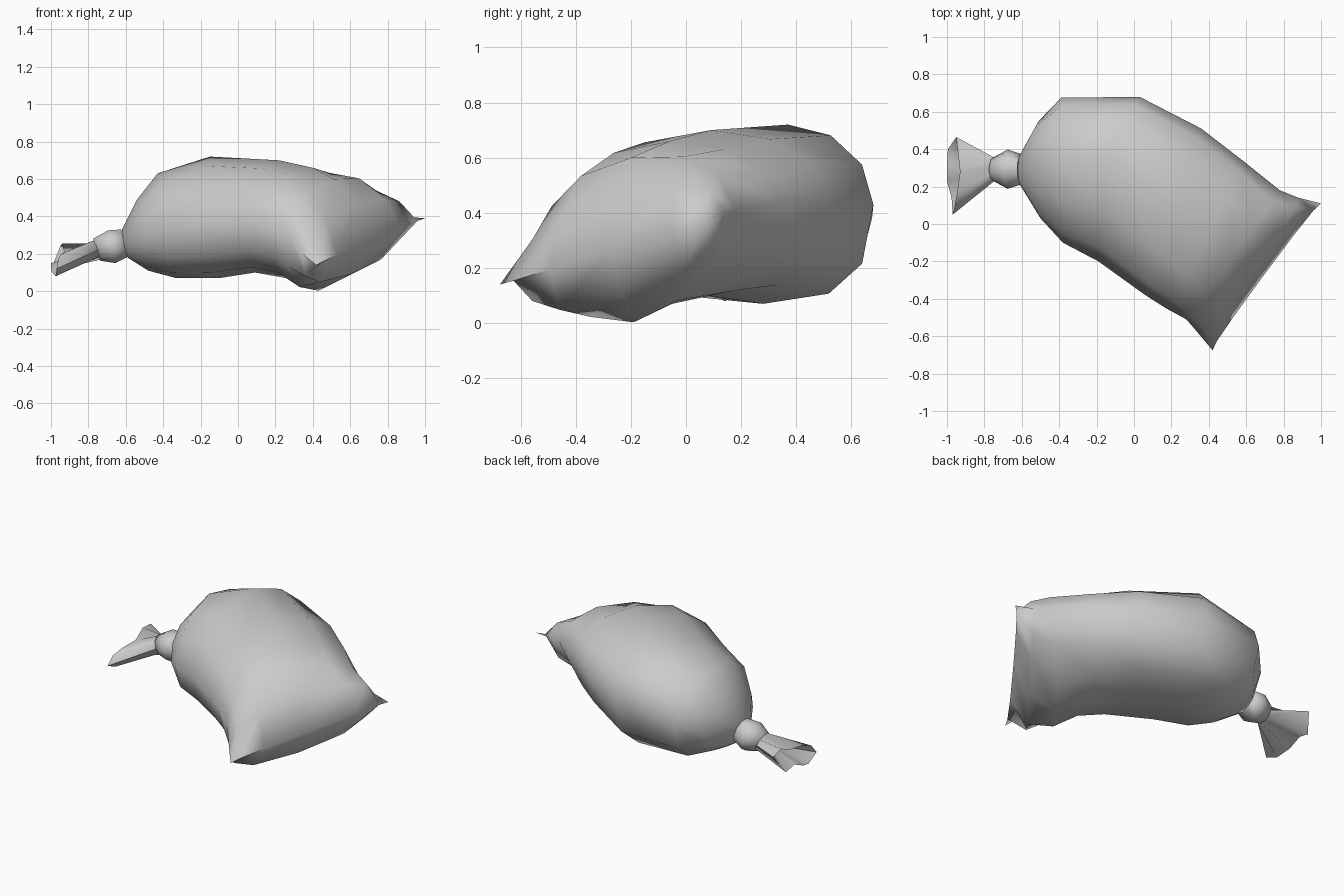
import bpy, bmesh, math
from mathutils import Vector

if "Cube" in bpy.data.objects:
    bpy.data.objects.remove(bpy.data.objects["Cube"])


def section(u, l, t, b, p_top=1.0, p_low=1.0, n=12, level=False):
    """Closed section through its back, front, top and bottom points.
    level: back/front are the true side extremes, top/bottom the true heights."""
    u, l, t, b = map(Vector, (u, l, t, b))
    mid = (u + l) / 2
    pts = []
    for i in range(n):
        a = 2 * math.pi * i / n
        c, s = math.cos(a), math.sin(a)
        rise, p = (t, p_top) if s > 0 else (b, p_low)
        side = u if c > 0 else l
        c, s = abs(c) ** p, abs(s) ** p
        if level:
            v = rise.lerp(side, c)
            z_side = mid.z + (side.z - mid.z) * c
            v.z = z_side + (rise.z - mid.z) * s
            if c > 1e-6:
                v.z = side.z + (rise.z - side.z) * s
        else:
            v = mid + (side - mid) * c + (rise - mid) * s
        pts.append(v)
    return pts


def collar(x, z, ry, rz, lean=0.02, n=10):
    """Slightly tilted oval section around the neck."""
    y = 0.293
    return section((x, y + ry, z), (x, y - ry, z),
                   (x - lean, y, z + rz), (x + lean, y, z - rz), n=n)


def loft(name, rings, cap_start=False, cap_end=False, angle=40):
    bm = bmesh.new()
    vs = [[bm.verts.new(p) for p in ring] for ring in rings]
    n = len(vs[0])
    for a, b in zip(vs, vs[1:]):
        for i in range(n):
            j = (i + 1) % n
            bm.faces.new((a[i], a[j], b[j], b[i]))
    if cap_start:
        bm.faces.new(vs[0][::-1])
    if cap_end:
        bm.faces.new(vs[-1])
    bmesh.ops.remove_doubles(bm, verts=bm.verts, dist=0.001)
    bmesh.ops.recalc_face_normals(bm, faces=bm.faces)
    mesh = bpy.data.meshes.new(name)
    bm.to_mesh(mesh)
    bm.free()
    ob = bpy.data.objects.new(name, mesh)
    bpy.context.collection.objects.link(ob)
    bpy.ops.object.select_all(action='DESELECT')
    ob.select_set(True)
    bpy.context.view_layer.objects.active = ob
    bpy.ops.object.shade_smooth_by_angle(angle=math.radians(angle))
    return ob


# Sack body: back, front, top, bottom of each section, ending in a flat seam
seam_back, seam_front = Vector((1.0, 0.11, 0.39)), Vector((0.42, -0.675, 0.14))
seam_mid = (seam_back + seam_front) / 2 + Vector((-0.015, 0.01, 0))
loft("sack_body", [
    section((-0.61, .37, .27), (-0.61, .21, .25), (-0.62, .29, .33), (-0.59, .29, .18)),
    section((-0.51, .55, .30), (-0.50, .03, .28), (-0.54, .30, .49), (-0.48, .28, .11)),
    section((-0.39, .675, .38), (-0.38, -.10, .33), (-0.43, .32, .63), (-0.33, .28, .07), 1, .85, level=True),
    section((0.03, .68, .43), (-0.19, -.20, .35), (-0.15, .37, .72), (-0.10, .28, .07), 1, .75, level=True),
    section((0.36, .51, .45), (0.06, -.38, .36), (0.22, .09, .70), (0.09, .08, .10), .97, .8, level=True),
    section((0.58, .34, .44), (0.17, -.45, .33), (0.40, -.06, .66), (0.26, -.05, .07), .95, .9, level=True),
    section((0.78, .18, .41), (0.28, -.51, .28), (0.51, -.20, .60), (0.43, -.19, .003), .9, 1.1),
    section((0.88, .14, .40), (0.34, -.58, .20), (0.63, -.25, .46), (0.60, -.24, .09), .8, .7),
    section(seam_back, seam_front, seam_mid, seam_mid, .82, .82),
], cap_start=True, angle=70)

# Bulging tie around the neck
loft("neck_tie", [
    collar(-0.755, .222, .062, .062),
    collar(-0.675, .238, .105, .092),
    collar(-0.605, .258, .082, .076),
], cap_start=True, cap_end=True, angle=75)

# Gathered mouth: flared, creased lip with a hollow inside
lip = [Vector(p) for p in (
    (-.95, .465, .24), (-.94, .37, .255), (-.93, .28, .21), (-.945, .17, .20),
    (-.96, .09, .175), (-.97, .05, .12), (-.975, .14, .08), (-1.0, .23, .11),
    (-1.0, .32, .15), (-.995, .40, .13))]
apex = Vector((-0.79, .29, .215))
loft("sack_mouth", [
    collar(-0.74, .224, .058, .055),
    lip,
    [apex.lerp(p, 0.15) for p in lip],
], cap_start=True, cap_end=True, angle=60)
